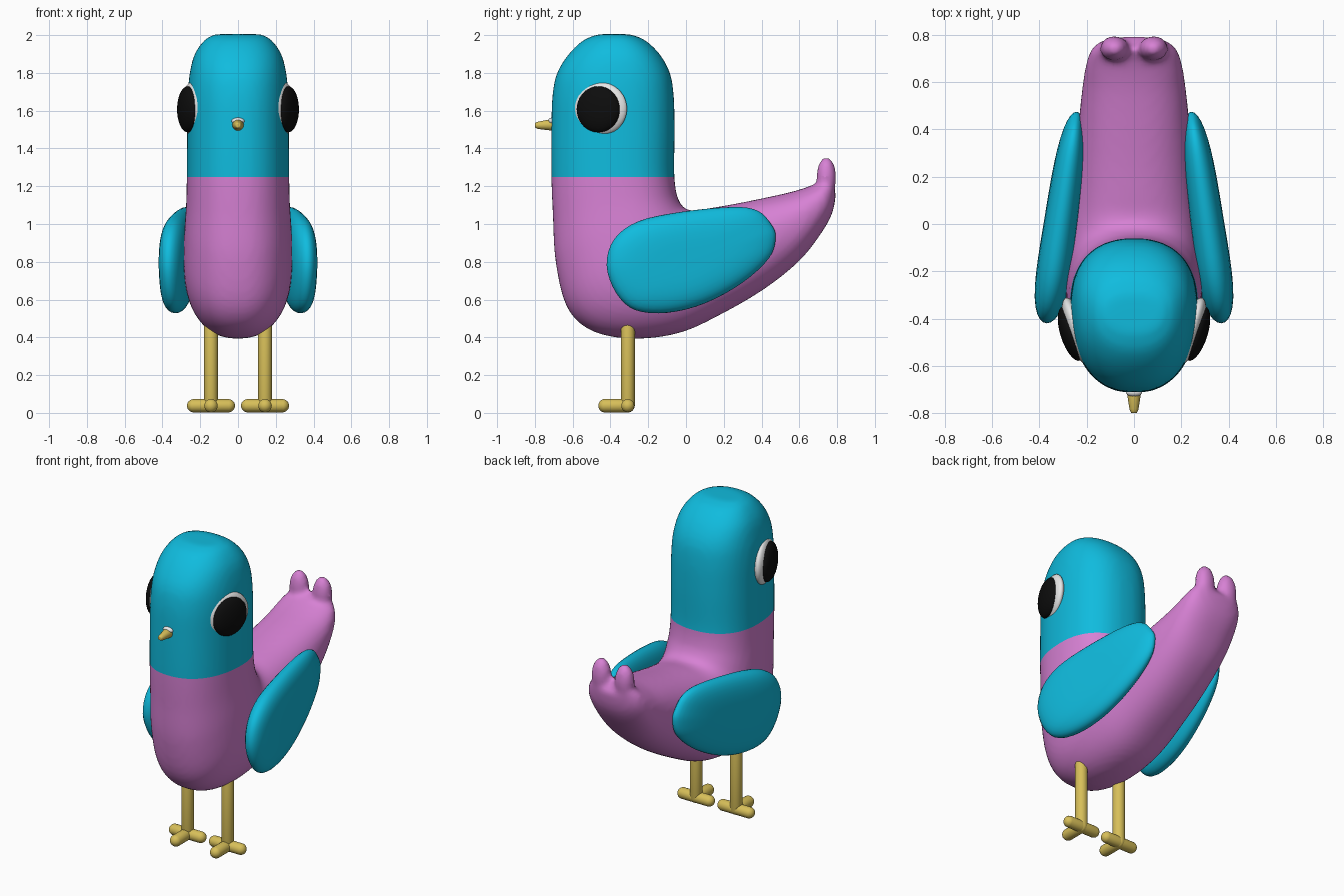
import bpy, bmesh, math
from mathutils import Vector, Matrix

if "Cube" in bpy.data.objects:
    bpy.data.objects.remove(bpy.data.objects["Cube"])


def material(name, rgb):
    m = bpy.data.materials.new(name)
    m.diffuse_color = (*rgb, 1)
    m.use_nodes = True
    m.node_tree.nodes["Principled BSDF"].inputs["Base Color"].default_value = m.diffuse_color
    return m


TEAL = material("teal", (0.005, 0.50, 0.73))
PINK = material("pink", (0.68, 0.22, 0.66))
YELLOW = material("yellow", (0.68, 0.52, 0.10))
WHITE = material("white", (0.85, 0.85, 0.85))
BLACK = material("black", (0.004, 0.004, 0.004))


def finish(name, bm, *mats):
    bmesh.ops.recalc_face_normals(bm, faces=bm.faces)
    for f in bm.faces:
        f.smooth = True
    me = bpy.data.meshes.new(name)
    bm.to_mesh(me)
    bm.free()
    for m in mats:
        me.materials.append(m)
    ob = bpy.data.objects.new(name, me)
    bpy.context.collection.objects.link(ob)
    return ob


def spline(pts, steps, closed=False):
    """Catmull-Rom through points of any dimension."""
    n, out = len(pts), []
    for i in range(n if closed else n - 1):
        ids = [(i + k) % n if closed else min(max(i + k, 0), n - 1) for k in (-1, 0, 1, 2)]
        a, b, c, d = (pts[j] for j in ids)
        for s in range(steps):
            t = s / steps
            out.append([0.5 * (2 * q + (r - p) * t + (2 * p - 5 * q + 4 * r - w) * t * t
                               + (3 * q - p - 3 * r + w) * t ** 3)
                        for p, q, r, w in zip(a, b, c, d)])
    if not closed:
        out.append(list(pts[-1]))
    return out


def bridge(bm, a, b):
    n = len(a)
    for i in range(n):
        bm.faces.new((a[i], a[(i + 1) % n], b[(i + 1) % n], b[i]))


def ball(bm, centre, scale, turn=0):
    mat = Matrix.Translation(centre) @ Matrix.Rotation(turn, 4, 'Z') @ Matrix.Diagonal((*scale, 1))
    bmesh.ops.create_uvsphere(bm, u_segments=32, v_segments=18, radius=1, matrix=mat)


def capsule(bm, a, b, r):
    a, b = Vector(a), Vector(b)
    verts = bmesh.ops.create_uvsphere(bm, u_segments=20, v_segments=13, radius=r)["verts"]
    rot = (b - a).to_track_quat('Z', 'Y').to_matrix()
    for v in verts:
        v.co = rot @ v.co + (b if v.co.z > 0 else a)


# body: cross-sections fanned from head top round the crook to the tail
# (inner y, inner z, outer y, outer z, half width)
SECTIONS = [
    (-.30, 2.005, -.46, 2.005, .12), (-.22, 1.975, -.54, 1.975, .175),
    (-.14, 1.90, -.62, 1.90, .228), (-.085, 1.80, -.682, 1.80, .254),
    (-.065, 1.68, -.707, 1.68, .265), (-.06, 1.50, -.713, 1.50, .268),
    (-.062, 1.27, -.713, 1.25, .270), (-.05, 1.16, -.705, 1.05, .273),
    (-.03, 1.11, -.69, .80, .282), (-.01, 1.085, -.63, .56, .287),
    (.02, 1.073, -.50, .435, .287), (.06, 1.073, -.28, .393, .282),
    (.12, 1.083, -.03, .425, .270), (.25, 1.105, .20, .53, .252),
    (.40, 1.135, .42, .66, .235), (.55, 1.168, .60, .805, .218),
    (.64, 1.195, .715, .95, .202), (.70, 1.22, .775, 1.06, .18),
    (.735, 1.24, .795, 1.17, .14)]
bm = bmesh.new()
rings = []
for iy, iz, oy, oz, hw in spline(SECTIONS, 5):
    ring = []
    for k in range(48):
        a = 2 * math.pi * k / 48
        c, s = math.cos(a), math.sin(a)
        u = math.copysign(abs(c) ** 0.86, c)
        x = hw * math.copysign(abs(s) ** 0.86, s) * (1 - 0.07 * u)
        ring.append(bm.verts.new((x, (iy + oy) / 2 + u * (oy - iy) / 2,
                                  (iz + oz) / 2 + u * (oz - iz) / 2)))
    if rings:
        bridge(bm, rings[-1], ring)
    rings.append(ring)
bm.faces.new(rings[0])
bm.faces.new(rings[-1])
for s in (1, -1):  # two upturned tail lobes
    ball(bm, (s * .083, .743, 1.245), (.062, .053, .112))
body = finish("body", bm, PINK, TEAL)

# melt the lobes into the body
bpy.context.view_layer.objects.active = body
mod = body.modifiers.new("blend", 'REMESH')
mod.mode = 'VOXEL'
mod.voxel_size = 0.016
sm = body.modifiers.new("soften", 'SMOOTH')
sm.factor = 0.5
sm.iterations = 8
for m in ("blend", "soften"):
    bpy.ops.object.modifier_apply(modifier=m)

# cut the collar line, teal head above it
bm = bmesh.new()
bm.from_mesh(body.data)
bmesh.ops.bisect_plane(bm, geom=bm.verts[:] + bm.edges[:] + bm.faces[:],
                       plane_co=(0, 0, 1.25), plane_no=(0, 0, 1))
for f in bm.faces:
    c = f.calc_center_median()
    f.material_index = 1 if c.z > 1.25 and c.y < 0.2 else 0
    f.smooth = True
bm.to_mesh(body.data)
bm.free()

# beak with pale nub above it
bm = bmesh.new()
capsule(bm, (0, -.70, 1.525), (0, -.778, 1.522), .03)
for v in bm.verts:
    k = min(1, max(0, (-.70 - v.co.y) / .1))
    f = 1.1 - .55 * k
    v.co.x *= f
    v.co.z = 1.523 + (v.co.z - 1.523) * f
for v in bm.verts:
    v.co.y = max(v.co.y, -.80)
finish("beak", bm, YELLOW)
bm = bmesh.new()
ball(bm, (0, -.712, 1.545), (.034, .018, .018))
finish("beak_nub", bm, WHITE)

WING = [(-.42, .78), (-.38, .92), (-.25, 1.015), (-.02, 1.065), (.25, 1.09), (.38, 1.07),
        (.45, 1.0), (.475, .93), (.44, .82), (.30, .69), (.10, .58), (-.10, .53),
        (-.27, .545), (-.37, .635)]
for s, side in ((1, "right"), (-1, "left")):
    # eye: flattened white ball with a dark pupil
    turn = -s * math.radians(18)
    bm = bmesh.new()
    ball(bm, (s * .243, -.452, 1.61), (.045, .147, .14), turn)
    finish(side + "_eye_white", bm, WHITE)
    bm = bmesh.new()
    ball(bm, (s * .266, -.464, 1.607), (.045, .120, .122), turn)
    finish(side + "_pupil", bm, BLACK)

    # wing: pillow built from shrinking copies of the outline
    outline = spline(WING, 4, closed=True)
    cy, cz = .02, .81
    bm = bmesh.new()
    rings = []
    N = 10
    for i in range(-N + 1, N):
        ang = i / N * math.pi / 2
        t = math.cos(ang) ** 0.8
        dome = math.copysign(math.sqrt(max(0, 1 - t ** 4)), ang)
        ring = []
        for y, z in outline:
            yy, zz = cy + (y - cy) * t, cz + (z - cz) * t
            x = .31 - .14 * yy + dome * (.073 - .025 * yy)
            ring.append(bm.verts.new((s * x, yy, zz)))
        if rings:
            bridge(bm, rings[-1], ring)
        rings.append(ring)
    bm.faces.new(rings[0])
    bm.faces.new(rings[-1])
    finish(side + "_wing", bm, TEAL)

    # leg with one forward toe and two sideways toes
    x, y = s * .143, -.308
    bm = bmesh.new()
    capsule(bm, (x, y, .04), (x, y, .48), .037)
    capsule(bm, (x - .092, y, .038), (x + .092, y, .038), .035)
    capsule(bm, (x, y, .038), (x, y - .12, .038), .036)
    for v in bm.verts:
        v.co.z = max(v.co.z, 0)
    finish(side + "_leg", bm, YELLOW)
